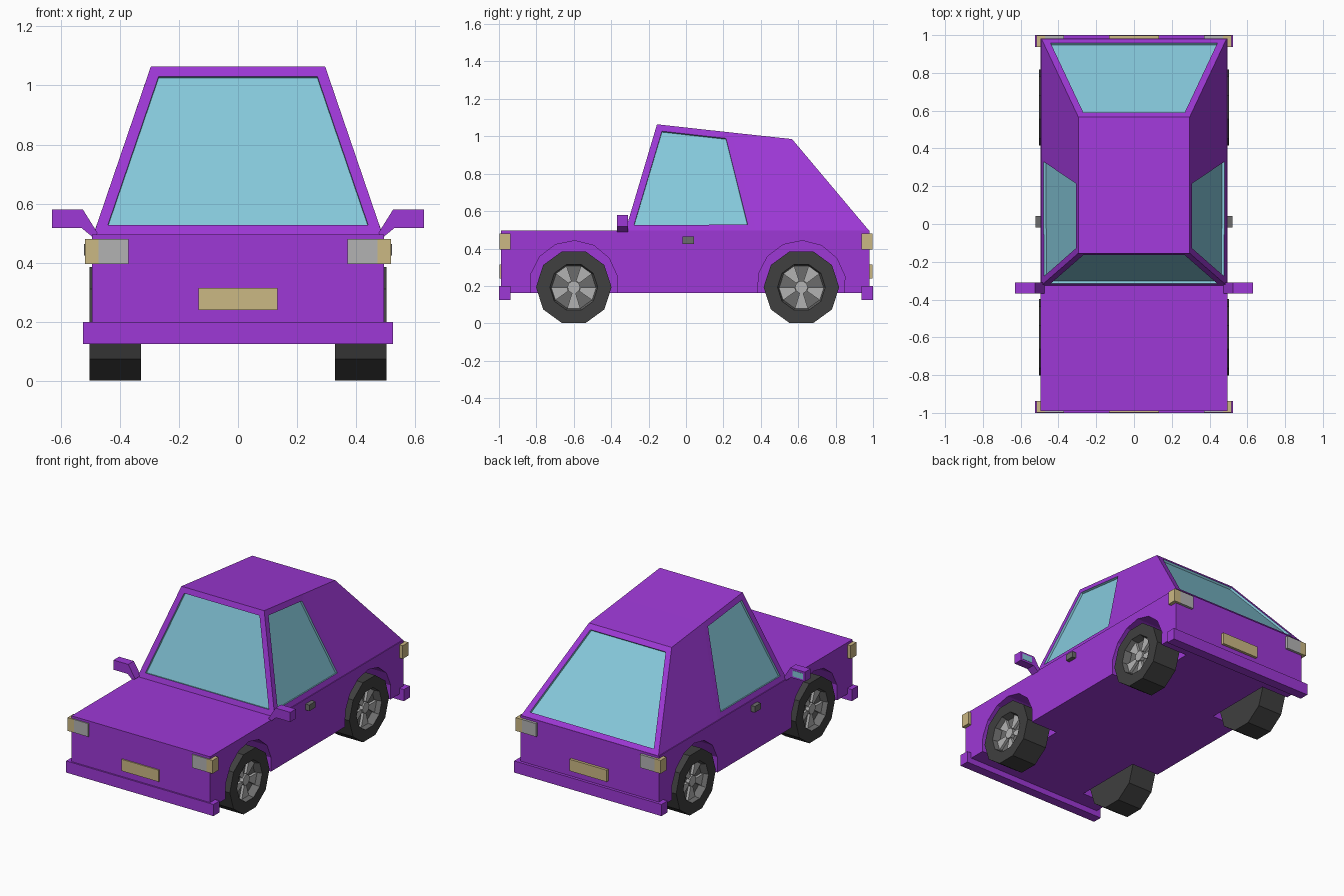
import bpy, bmesh, math
from mathutils import Vector

if "Cube" in bpy.data.objects:
    bpy.data.objects.remove(bpy.data.objects["Cube"])


def material(name, rgb):
    m = bpy.data.materials.new(name)
    m.diffuse_color = (*rgb, 1)
    m.use_nodes = True
    m.node_tree.nodes["Principled BSDF"].inputs["Base Color"].default_value = m.diffuse_color
    return m


PAINT = material("purple_paint", (0.34, 0.04, 0.67))
GLASS = material("window_glass", (0.24, 0.59, 0.72))
AMBER = material("amber", (0.60, 0.48, 0.23))
RUBBER = material("rubber", (0.05, 0.05, 0.05))
DARK = material("dark_metal", (0.15, 0.15, 0.15))
SILVER = material("silver", (0.45, 0.45, 0.45))


def finish(name, bm, mats):
    bmesh.ops.recalc_face_normals(bm, faces=bm.faces)
    mesh = bpy.data.meshes.new(name)
    bm.to_mesh(mesh)
    bm.free()
    for m in mats:
        mesh.materials.append(m)
    ob = bpy.data.objects.new(name, mesh)
    bpy.context.collection.objects.link(ob)
    return ob


def prism(name, pts, depth, mat):
    """Extrude a flat polygon along the vector depth."""
    bm = bmesh.new()
    face = bm.faces.new([bm.verts.new(p) for p in pts])
    new = bmesh.ops.extrude_face_region(bm, geom=[face], use_keep_orig=True)["geom"]
    bmesh.ops.translate(bm, vec=Vector(depth),
                        verts=[v for v in new if isinstance(v, bmesh.types.BMVert)])
    return finish(name, bm, [mat])


def box(name, x, y, z, mat):
    x, y, z = sorted(x), sorted(y), sorted(z)
    pts = [(x[0], y[0], z[0]), (x[1], y[0], z[0]), (x[1], y[1], z[0]), (x[0], y[1], z[0])]
    return prism(name, pts, (0, 0, z[1] - z[0]), mat)


def ring(x, y, z, r, n, start=0.0):
    return [(x, y + r * math.cos(start + math.tau * i / n),
             z + r * math.sin(start + math.tau * i / n)) for i in range(n)]


AXLES = {"front": -0.6, "rear": 0.617}
SIDES = {"left": -1, "right": 1}
WZ, WR = 0.193, 0.202

# Lower body with wheel wells cut out
body = box("body", (-0.494, 0.494), (-0.99, 0.981), (0.163, 0.495), PAINT)
for s in SIDES.values():
    for y in AXLES.values():
        cutter = prism("well_cutter", ring(s * 0.3, y, 0.205, 0.237, 14, 0.2),
                       (s * 0.3, 0, 0), PAINT)
        cutter.hide_render = True
        mod = body.modifiers.new("well", "BOOLEAN")
        mod.object, mod.operation, mod.solver = cutter, "DIFFERENCE", "EXACT"
        bpy.context.view_layer.objects.active = body
        bpy.ops.object.modifier_apply(modifier=mod.name)
        bpy.data.objects.remove(cutter)

# Cabin: three frames (windscreen, pillar, tailgate), glass inset into the faces
bm = bmesh.new()
frames = []
for yb, yt, zt in ((-0.325, -0.155, 1.064), (0.375, 0.243, 1.02), (0.981, 0.567, 0.985)):
    frames.append([bm.verts.new(p) for p in (
        (-0.49, yb, 0.493), (-0.295, yt, zt), (0.295, yt, zt), (0.49, yb, 0.493))])
panes = [bm.faces.new(frames[0]), bm.faces.new(frames[2][::-1])]
for a, b in zip(frames, frames[1:]):
    for i in range(4):
        j = (i + 1) % 4
        f = bm.faces.new((a[i], b[i], b[j], a[j]))
        if a is frames[0] and i in (0, 2):
            panes.append(f)
bmesh.ops.recalc_face_normals(bm, faces=bm.faces)
bmesh.ops.inset_individual(bm, faces=panes, thickness=0.036, use_even_offset=True)
# Push each pane inwards through a short recess wall
for f in panes:
    n = f.normal.copy()
    f.material_index = 1
    bmesh.ops.inset_individual(bm, faces=[f], thickness=0.0005)
    for v in f.verts:
        v.co -= n * 0.014
finish("cabin", bm, [PAINT, GLASS])


def wheel(name, s, y):
    # Tyre and rim as one lathe of ten-sided rings
    bm = bmesh.new()
    profile = ((0.328, WR), (0.503, WR), (0.503, 0.128), (0.455, 0.118))
    rings = [[bm.verts.new(p) for p in ring(s * x, y, WZ, r, 10)] for x, r in profile]
    bm.faces.new(rings[0])
    bm.faces.new(rings[-1]).material_index = 1
    for k, (a, b) in enumerate(zip(rings, rings[1:])):
        for i in range(10):
            j = (i + 1) % 10
            bm.faces.new((a[i], a[j], b[j], b[i])).material_index = int(k == 2)
    finish(name + "_tyre", bm, [RUBBER, DARK])
    # Five wedge spokes and the hub
    for i in range(5):
        a = math.radians(54 + 72 * i)
        pts = [(s * 0.45, y + r * math.cos(a + d), WZ + r * math.sin(a + d))
               for r, d in ((0.036, -0.3), (0.12, -0.3), (0.12, 0.3), (0.036, 0.3))]
        prism(f"{name}_spoke_{i}", pts, (s * 0.022, 0, 0), SILVER)
    prism(name + "_hub", ring(s * 0.45, y, WZ, 0.034, 10), (s * 0.03, 0, 0), SILVER)


for side, s in SIDES.items():
    for end, y in AXLES.items():
        wheel(f"{end}_{side}_wheel", s, y)

    # Door handle
    box(f"{side}_door_handle", (s * 0.485, s * 0.521), (-0.018, 0.043), (0.425, 0.464), DARK)

    # Wing mirror with slanted arm and glass
    outline = ((0.63, 0.58), (0.525, 0.58), (0.475, 0.50), (0.49, 0.485),
               (0.53, 0.518), (0.63, 0.518))
    prism(f"{side}_mirror", [(s * x, -0.368, z) for x, z in outline], (0, 0.057, 0), PAINT)
    box(f"{side}_mirror_glass", (s * 0.542, s * 0.617), (-0.315, -0.309), (0.53, 0.568), GLASS)

# Bumpers, plates and corner lamps at both ends
for end, e in (("front", -1), ("rear", 1)):
    box(f"{end}_bumper", (-0.525, 0.525), (e * 0.938, e), (0.125, 0.2), PAINT)
    box(f"{end}_plate", (-0.133, 0.133), (e * 0.97, e * 0.998), (0.24, 0.315), AMBER)
    for side, s in SIDES.items():
        box(f"{end}_{side}_lamp", (s * 0.37, s * 0.472), (e * 0.94, e * 0.997),
            (0.395, 0.48), SILVER)
        box(f"{end}_{side}_indicator", (s * 0.472, s * 0.517), (e * 0.938, e * 0.997),
            (0.395, 0.48), AMBER)
